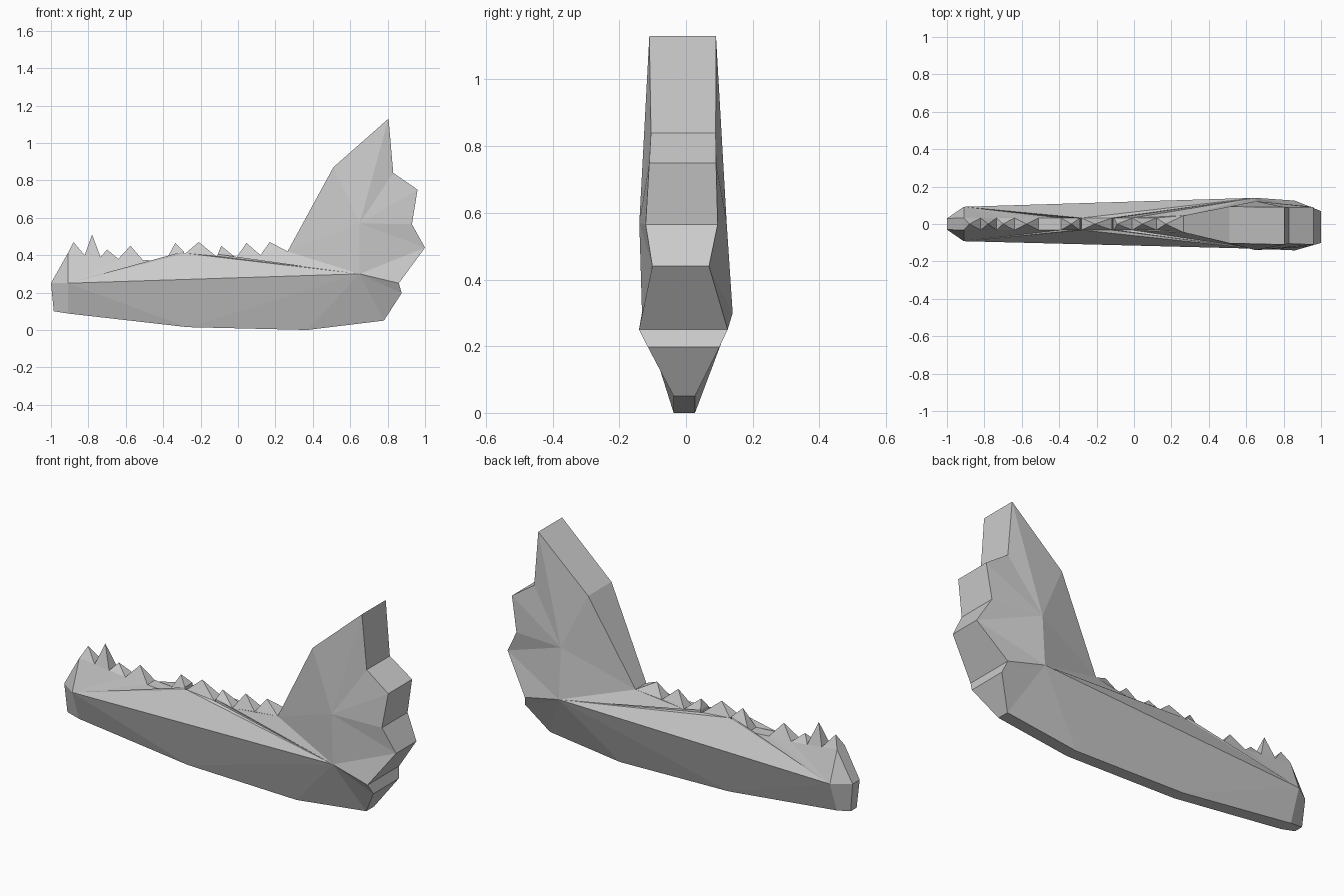
import bpy, bmesh

if "Cube" in bpy.data.objects:
    bpy.data.objects.remove(bpy.data.objects["Cube"])

bm = bmesh.new()


def pair(x, z, half, mid=0.0):
    """A mirrored pair of vertices, near side (-y) first."""
    return [bm.verts.new((x, mid + s * half, z)) for s in (-1, 1)]


# Outline stations: x, z, half width, middle y
underside = [pair(*p) for p in [
    (-1.0, .25, .03), (-.985, .10, .025), (-.91, .088, .035),
    (-.27, .015, .032, -.005), (.37, 0, .032, -.005), (.78, .05, .032, -.005)]]
rear = [pair(*p) for p in [
    (.875, .197, .107, -.007), (.86, .25, .133, -.008), (1.0, .44, .085, -.016),
    (.93, .565, .108, -.013), (.96, .75, .10, -.01), (.83, .84, .097, -.008),
    (.805, 1.13, .10, -.01), (.51, .87, .098, -.005)]]

# Gum line from back to front; a third and fourth value give the tooth tip after that point
gum_data = [
    (.265, .42, .17, .47), (.12, .40, .045, .465), (-.01, .385, -.09, .45),
    (-.108, .405), (-.113, .365), (-.118, .395, -.21, .47), (-.28, .41),
    (-.285, .355), (-.29, .42, -.335, .465), (-.39, .365), (-.51, .375, -.575, .45),
    (-.64, .38, -.70, .43), (-.735, .39, -.78, .51), (-.82, .40, -.88, .47), (-.91, .41)]
gum = [pair(g[0], g[1], .045 if g[0] > .2 else .032) for g in gum_data]

# Side ridge points: chin, back corner, upper jaw branch
chin = pair(-.91, .25, .092)
corner = pair(.65, .30, .136, .004)
branch = pair(.65, .57, .131, -.009)

# Edge strip around the outline, with a pyramid for each tooth
loop = underside + rear + gum
first_gum = len(underside) + len(rear)
for i, a in enumerate(loop):
    b = loop[(i + 1) % len(loop)]
    g = gum_data[i - first_gum] if i >= first_gum else ()
    if len(g) == 4:
        tip = bm.verts.new((g[2], 0, g[3]))
        base = [a[0], a[1], b[1], b[0]]
        for k in range(4):
            bm.faces.new((base[k], base[(k + 1) % 4], tip))
    else:
        bm.faces.new((a[0], a[1], b[1], b[0]))

# Both flanks of the jaw
for s in (0, 1):
    u, r, g = ([p[s] for p in part] for part in (underside, rear, gum))
    A, B, C = chin[s], corner[s], branch[s]
    flanks = [[A, u[0], u[1], u[2]], [A] + u[2:] + [B], [A, u[0], g[-1]],
              [A, B] + g, [B, C, g[0]], [B, u[-1], r[0]], [B, r[2], C], [C, r[-1], g[0]]]
    flanks += [[B, r[k], r[k + 1]] for k in range(2)]
    flanks += [[C, r[k], r[k + 1]] for k in range(2, 7)]
    for f in flanks:
        bm.faces.new(f)

bmesh.ops.triangulate(bm, faces=[f for f in bm.faces if len(f.verts) > 4])
bmesh.ops.recalc_face_normals(bm, faces=bm.faces[:])
mesh = bpy.data.meshes.new("jaw_bone")
bm.to_mesh(mesh)
bm.free()
bpy.context.collection.objects.link(bpy.data.objects.new("jaw_bone", mesh))
